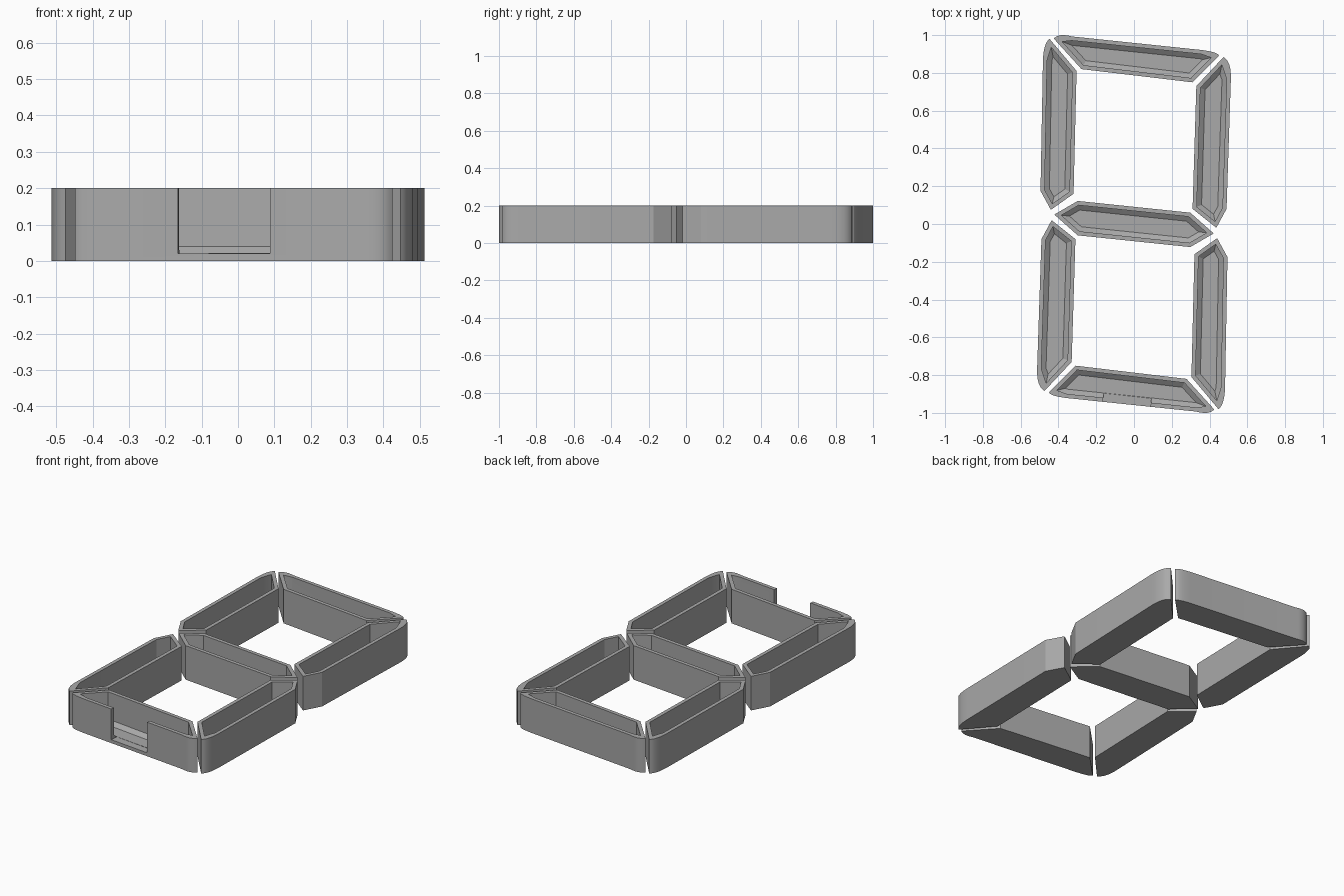
import bpy, bmesh, math
from mathutils import Vector, Matrix

if "Cube" in bpy.data.objects:
    bpy.data.objects.remove(bpy.data.objects["Cube"])

HEIGHT, FLOOR, CHAMFER = 0.2, 0.02, 0.04
RIM, FLOOR_INSET = 0.022, 0.047

grey = bpy.data.materials.new("plain_grey")
grey.diffuse_color = (0.4, 0.4, 0.4, 1)
grey.use_nodes = True
grey.node_tree.nodes["Principled BSDF"].inputs["Base Color"].default_value = grey.diffuse_color


def outline(corners, steps):
    """Expand rounded corners (start, control, end) into points."""
    pts = []
    for c in corners:
        if isinstance(c[0], tuple):
            a, m, b = (Vector(p) for p in c)
            for i in range(steps + 1):
                t = i / steps
                pts.append(a * (1 - t) ** 2 + m * 2 * t * (1 - t) + b * t * t)
        else:
            pts.append(Vector(c))
    return pts


def inset(pts, d):
    """Offset a counter-clockwise outline inward with mitred corners."""
    out = []
    for i, p in enumerate(pts):
        e0 = (p - pts[i - 1]).normalized()
        e1 = (pts[(i + 1) % len(pts)] - p).normalized()
        n0, n1 = Vector((-e0.y, e0.x)), Vector((-e1.y, e1.x))
        out.append(p + (n0 + n1) * d / (1 + n0.dot(n1)))
    return out


def loft(name, rings):
    """Closed solid through stacked (outline, z) rings."""
    bm = bmesh.new()
    loops = [[bm.verts.new((p.x, p.y, z)) for p in pts] for pts, z in rings]
    bm.faces.new(loops[0][::-1])
    bm.faces.new(loops[-1])
    for lo, hi in zip(loops, loops[1:]):
        n = len(lo)
        for i in range(n):
            j = (i + 1) % n
            bm.faces.new((lo[i], lo[j], hi[j], hi[i]))
    mesh = bpy.data.meshes.new(name)
    bm.to_mesh(mesh)
    bm.free()
    mesh.materials.append(grey)
    ob = bpy.data.objects.new(name, mesh)
    bpy.context.collection.objects.link(ob)
    return ob


def cut(target, cutter):
    """Subtract a cutter and discard it."""
    mod = target.modifiers.new("cut", 'BOOLEAN')
    mod.operation, mod.solver, mod.object = 'DIFFERENCE', 'EXACT', cutter
    bpy.context.view_layer.objects.active = target
    bpy.ops.object.modifier_apply(modifier=mod.name)
    bpy.data.objects.remove(cutter)


def tray(name, corners, turned=False):
    """Open tray with thin walls and a chamfered floor edge."""
    s = -1 if turned else 1
    outer = [p * s for p in outline(corners, 6)]
    base = [p * s for p in outline(corners, 1)]
    ob = loft(name, [(outer, 0), (outer, HEIGHT)])
    wall = inset(base, RIM)
    cut(ob, loft("cavity", [(inset(base, FLOOR_INSET), FLOOR),
                            (wall, CHAMFER), (wall, HEIGHT + 0.05)]))
    return ob


def smooth(ob):
    bpy.ops.object.select_all(action='DESELECT')
    ob.select_set(True)
    bpy.context.view_layer.objects.active = ob
    bpy.ops.object.shade_smooth_by_angle(angle=math.radians(25))


# Segment outlines, counter-clockwise; triples are rounded outer corners
end_bar = [((-.33, .993), (-.395, 1.012), (-.425, .982)), (-.278, .82),
           (.31, .75), ((.449, .89), (.45, .909), (.36, .921))]
left_bar = [((-.447, .98), (-.478, .96), (-.482, .87)), (-.495, .175),
            (-.44, .075), (-.32, .16), (-.304, .81)]
right_bar = [((.513, .77), (.515, .86), (.474, .884)), (.33, .73),
             (.31, .08), (.436, -.02), (.49, .08)]
middle_bar = [(-.422, .05), (-.298, -.06), (.298, -.122),
              (.422, -.05), (.298, .06), (-.298, .122)]

# Upper half, and the lower half as its half-turn
parts = [tray("top_segment", end_bar),
         tray("upper_left_segment", left_bar),
         tray("upper_right_segment", right_bar),
         tray("middle_segment", middle_bar),
         tray("lower_right_segment", left_bar, True),
         tray("lower_left_segment", right_bar, True)]
bottom = tray("bottom_segment", end_bar, True)
parts.append(bottom)

# Cable opening in the front wall of the bottom segment
rot = Matrix.Rotation(math.radians(-6.2), 2)
box = [rot @ Vector(p) + Vector((-.039, -.955))
       for p in ((-.127, -.06), (.127, -.06), (.127, .046), (-.127, .046))]
cut(bottom, loft("opening", [(box, FLOOR), (box, HEIGHT + 0.05)]))

for ob in parts:
    smooth(ob)
